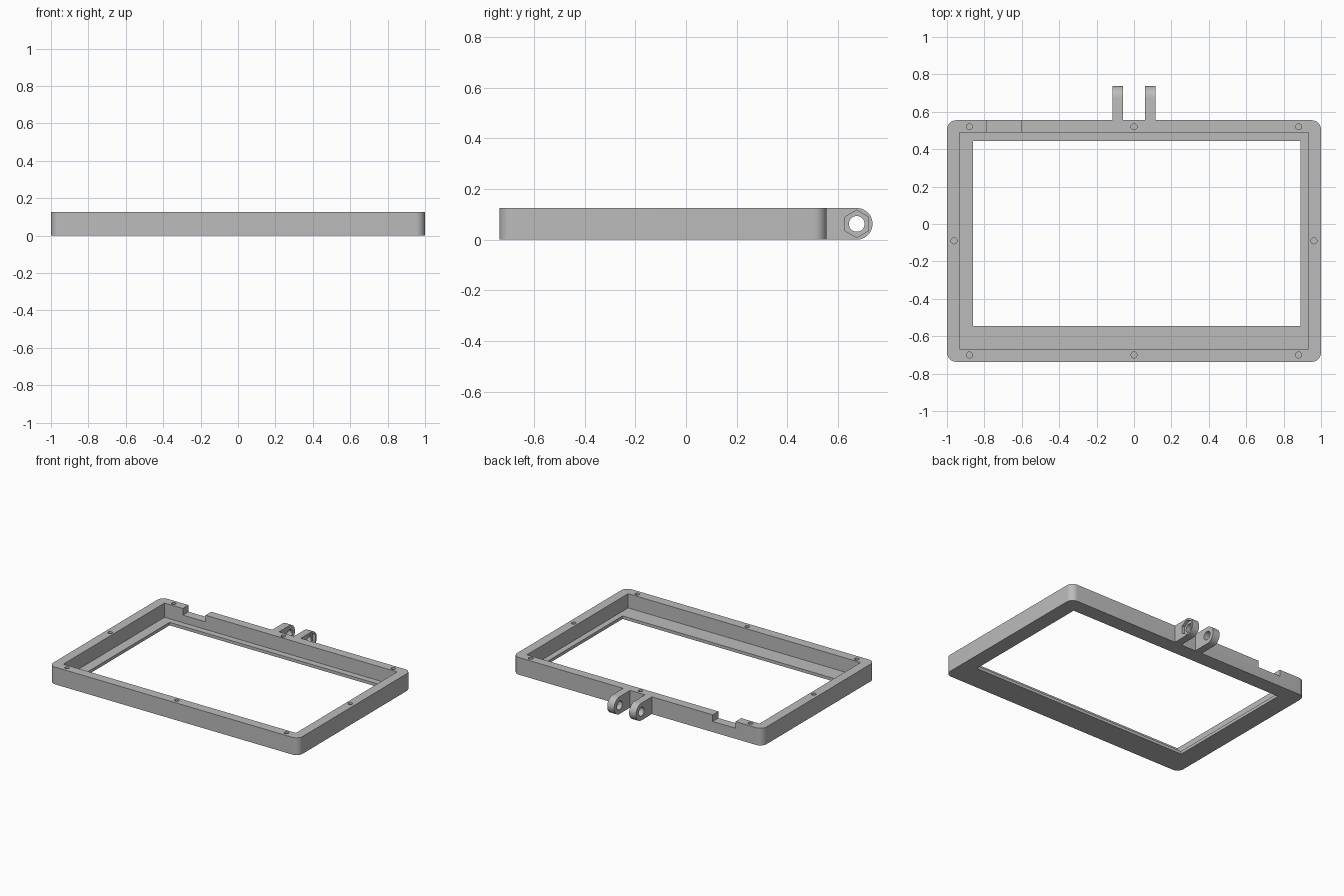
import bpy, bmesh
from math import sin, cos, pi, radians
from mathutils import Vector

cube = bpy.data.objects.get("Cube")
if cube:
    bpy.data.objects.remove(cube, do_unlink=True)

grey = bpy.data.materials.new("grey plastic")
grey.use_nodes = True
grey.diffuse_color = (0.5, 0.5, 0.5, 1)
grey.node_tree.nodes["Principled BSDF"].inputs["Base Color"].default_value = (0.5, 0.5, 0.5, 1)

HEIGHT, LIP = 0.125, 0.022
BACK, FRONT = 0.555, -0.737


def arc(cx, cy, r, start, end, n):
    """Points along an arc, angles in degrees."""
    angles = [radians(start + (end - start) * i / n) for i in range(n + 1)]
    return [(cx + r * cos(a), cy + r * sin(a)) for a in angles]


def circle(cx, cy, r, n, start=0):
    return arc(cx, cy, r, start, start + 360, n)[:-1]


def rect(x0, x1, y0, y1):
    return [(x0, y0), (x1, y0), (x1, y1), (x0, y1)]


def prism(name, outline, lo, hi, axis="z"):
    """Extrude an outline along z (outline is x,y) or x (outline is y,z)."""
    bm = bmesh.new()
    place = (lambda p: (p[0], p[1], lo)) if axis == "z" else (lambda p: (lo, p[0], p[1]))
    face = bm.faces.new([bm.verts.new(place(p)) for p in outline])
    step = Vector((0, 0, hi - lo)) if axis == "z" else Vector((hi - lo, 0, 0))
    grown = bmesh.ops.extrude_face_region(bm, geom=[face], use_keep_orig=True)
    verts = [g for g in grown["geom"] if isinstance(g, bmesh.types.BMVert)]
    bmesh.ops.translate(bm, verts=verts, vec=step)
    bmesh.ops.recalc_face_normals(bm, faces=bm.faces)
    mesh = bpy.data.meshes.new(name)
    bm.to_mesh(mesh)
    bm.free()
    mesh.materials.append(grey)
    obj = bpy.data.objects.new(name, mesh)
    bpy.context.collection.objects.link(obj)
    return obj


def carve(obj, cutters):
    """Subtract each cutter, then shade the finished part."""
    bpy.ops.object.select_all(action="DESELECT")
    bpy.context.view_layer.objects.active = obj
    obj.select_set(True)
    for cutter in cutters:
        mod = obj.modifiers.new("cut", "BOOLEAN")
        mod.operation, mod.solver, mod.object = "DIFFERENCE", "EXACT", cutter
        bpy.ops.object.modifier_apply(modifier=mod.name)
        bpy.data.objects.remove(cutter, do_unlink=True)
    bpy.ops.object.shade_smooth_by_angle(angle=radians(30))


# Rounded frame body
r = 0.05
outline = (arc(1 - r, BACK - r, r, 0, 90, 8) + arc(-1 + r, BACK - r, r, 90, 180, 8)
           + arc(-1 + r, FRONT + r, r, 180, 270, 8) + arc(1 - r, FRONT + r, r, 270, 360, 8))
frame = prism("frame", outline, 0, HEIGHT)

# Deep pocket, slightly offset window, cable notch in the back wall
cutters = [
    prism("pocket_cutter", rect(-0.932, 0.932, -0.668, 0.49), LIP, 0.3),
    prism("window_cutter", rect(-0.86, 0.89, -0.545, 0.445), -0.1, 0.2),
    prism("notch_cutter", rect(-0.785, -0.603, 0.47, 0.6), 0.077, 0.3),
]

# Blind screw holes around the rim
holes = [(x, y) for x in (-0.88, 0, 0.88) for y in (-0.7, 0.52)]
holes += [(-0.962, -0.09), (0.962, -0.09)]
for x, y in holes:
    cutters.append(prism("screw_cutter", circle(x, y, 0.016, 20), 0.05, 0.2))
carve(frame, cutters)

# Two hinge lugs with bolt holes; the left one has a hexagonal nut recess
rad = HEIGHT / 2
cy = 0.737 - rad
for name, x0, x1 in (("left_lug", 0.06, 0.115), ("right_lug", -0.115, -0.06)):
    side = [(BACK, 0)] + arc(cy, rad, rad, -90, 90, 24) + [(BACK, HEIGHT)]
    lug = prism(name, side, x0, x1, "x")
    cuts = [prism("bolt_cutter", circle(cy, rad, 0.031, 32), x0 - 0.1, x1 + 0.1, "x")]
    if name == "left_lug":
        cuts.append(prism("nut_cutter", circle(cy, rad, 0.054, 6, 30), x1 - 0.022, x1 + 0.1, "x"))
    carve(lug, cuts)
